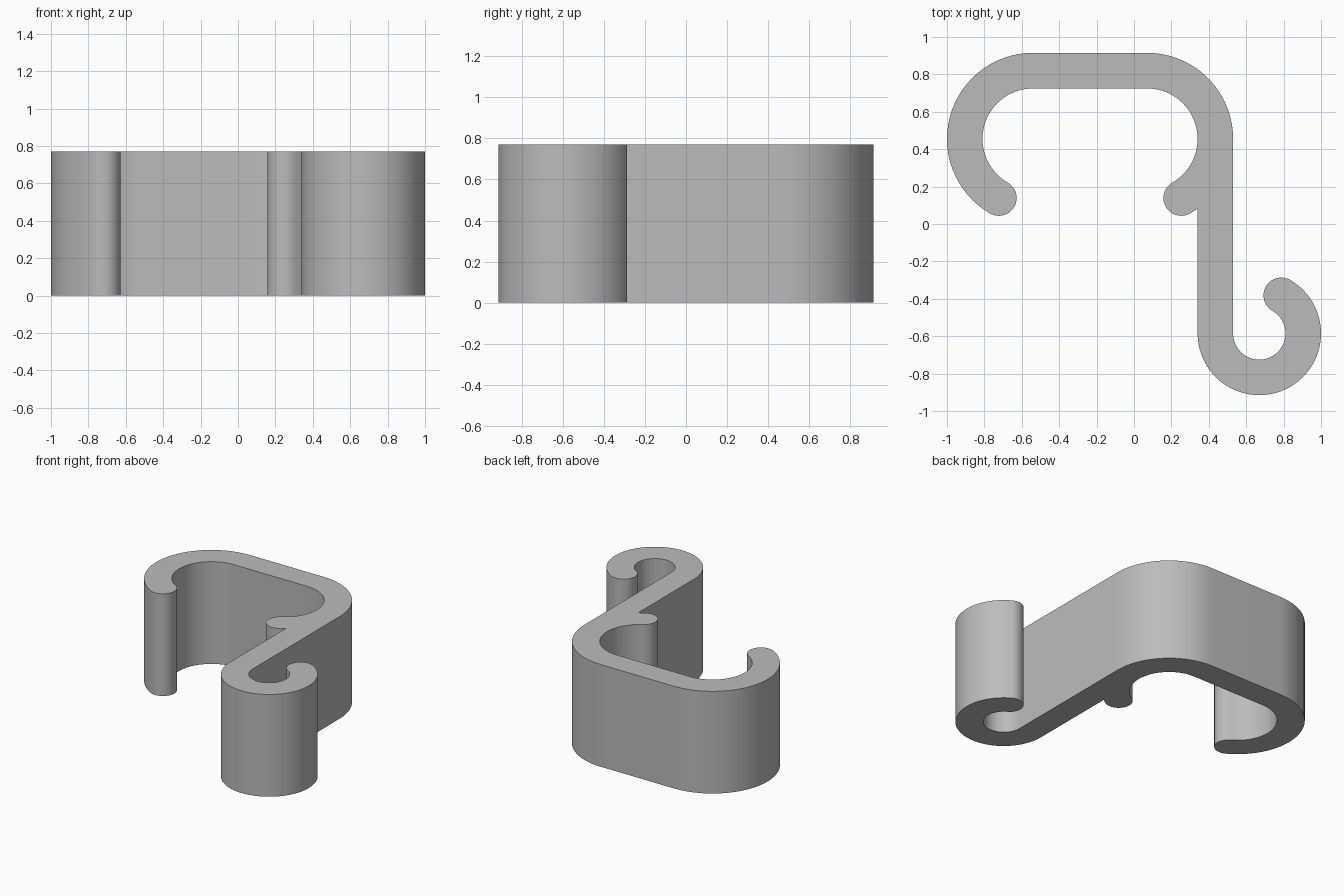
import bpy
import bmesh
from math import cos, sin, acos, radians, degrees, ceil

cube = bpy.data.objects.get("Cube")
if cube:
    bpy.data.objects.remove(cube, do_unlink=True)

HEIGHT = 0.77
WALL = 0.19
CLIP_R = 0.46      # outer radius of the clip corners
HOOK_R = 0.33      # outer radius of the small hook
LEFT, RIGHT, HOOK = (-0.54, 0.455), (0.07, 0.455), (0.67, -0.585)


def arc(center, radius, start, end):
    """Points along an arc, angles in degrees."""
    steps = max(2, ceil(abs(end - start) / 5))
    angles = [radians(start + (end - start) * i / steps) for i in range(steps + 1)]
    return [(center[0] + radius * cos(a), center[1] + radius * sin(a)) for a in angles]


def tip(center, outer_radius, angle, start):
    """Half-round end of a wall that follows an arc."""
    mid = arc(center, outer_radius - WALL / 2, angle, angle)[0]
    return arc(mid, WALL / 2, start, start - 180)


# Angle at which the right clip lip leaves the straight stem
notch = -degrees(acos((CLIP_R - WALL) / CLIP_R))

# Clockwise outline of the whole bracket
outline = (
    arc(LEFT, CLIP_R, 240, 90)                 # clip outside
    + arc(RIGHT, CLIP_R, 90, 0)
    + arc(HOOK, HOOK_R - WALL, 180, 420)       # hook inside
    + tip(HOOK, HOOK_R, 60, 240)
    + arc(HOOK, HOOK_R, 420, 180)              # hook outside
    + arc(RIGHT, CLIP_R, notch, -60)           # lip beside the stem
    + tip(RIGHT, CLIP_R, -60, -60)
    + arc(RIGHT, CLIP_R - WALL, -60, 90)       # clip inside
    + arc(LEFT, CLIP_R - WALL, 90, 240)
    + tip(LEFT, CLIP_R, 240, 60)
)

# Extrude the outline upward
bm = bmesh.new()
base = bm.faces.new([bm.verts.new((x, y, 0)) for x, y in outline])
extruded = bmesh.ops.extrude_face_region(bm, geom=[base], use_keep_orig=True)
top = [v for v in extruded["geom"] if isinstance(v, bmesh.types.BMVert)]
bmesh.ops.translate(bm, verts=top, vec=(0, 0, HEIGHT))
bmesh.ops.remove_doubles(bm, verts=bm.verts, dist=0.0005)
bmesh.ops.recalc_face_normals(bm, faces=bm.faces)
mesh = bpy.data.meshes.new("clip_hook_bracket")
bm.to_mesh(mesh)
bm.free()

bracket = bpy.data.objects.new("clip_hook_bracket", mesh)
bpy.context.collection.objects.link(bracket)

# Plain grey finish
grey = bpy.data.materials.new("grey")
grey.use_nodes = True
color = (0.5, 0.5, 0.5, 1)
grey.diffuse_color = color
grey.node_tree.nodes["Principled BSDF"].inputs["Base Color"].default_value = color
mesh.materials.append(grey)

# Smooth curved walls with crisp rims
bpy.ops.object.select_all(action="DESELECT")
bracket.select_set(True)
bpy.context.view_layer.objects.active = bracket
bpy.ops.object.shade_smooth_by_angle(angle=radians(30))
